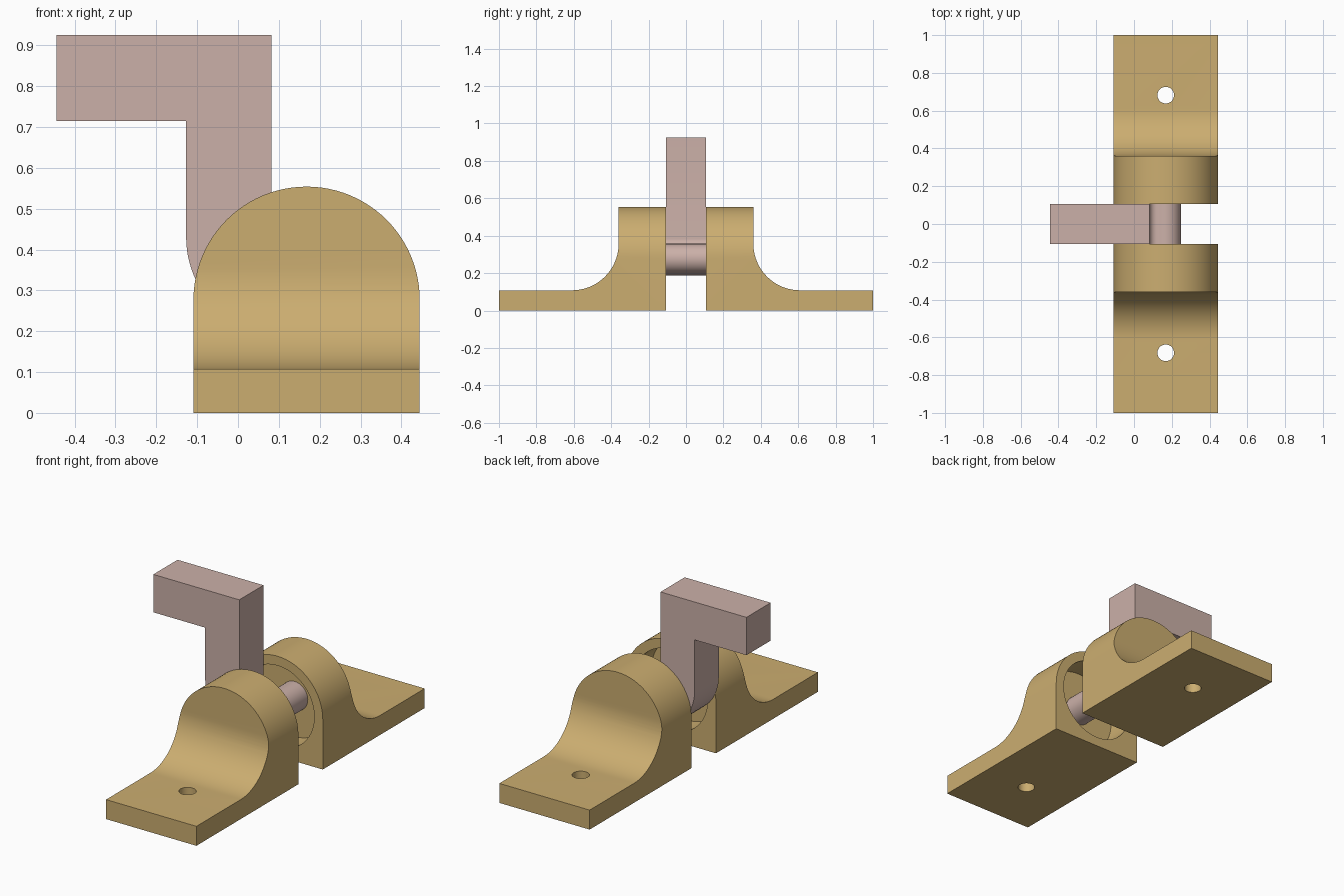
import bpy, bmesh, math
from mathutils import Vector

if "Cube" in bpy.data.objects:
    bpy.data.objects.remove(bpy.data.objects["Cube"])

PX, PZ = 0.168, 0.277      # pivot axis position
R = 0.277                  # arch radius
GAP = 0.107                # half width of the slot between brackets
RECESS = 0.15              # depth of the round pocket


def material(name, color):
    m = bpy.data.materials.new(name)
    m.diffuse_color = (*color, 1)
    m.use_nodes = True
    m.node_tree.nodes["Principled BSDF"].inputs["Base Color"].default_value = m.diffuse_color
    return m


brass = material("warm_tan", (0.60, 0.42, 0.163))
rose = material("dusty_pink", (0.60, 0.435, 0.393))


def arc(cx, cy, r, a0, a1, n):
    """Points on an arc, angles in degrees."""
    return [(cx + r * math.cos(math.radians(a0 + (a1 - a0) * i / n)),
             cy + r * math.sin(math.radians(a0 + (a1 - a0) * i / n))) for i in range(n + 1)]


def prism(name, outline, axis, lo, hi, mat):
    """Extrude a 2D outline along x, y or z."""
    place = {"x": lambda p, d: (d, p[0], p[1]),
             "y": lambda p, d: (p[0], d, p[1]),
             "z": lambda p, d: (p[0], p[1], d)}[axis]
    bm = bmesh.new()
    face = bm.faces.new([bm.verts.new(place(p, lo)) for p in outline])
    ext = bmesh.ops.extrude_face_region(bm, geom=[face])
    shift = Vector(place((0, 0), hi - lo))
    bmesh.ops.translate(bm, vec=shift,
                        verts=[v for v in ext["geom"] if isinstance(v, bmesh.types.BMVert)])
    bmesh.ops.recalc_face_normals(bm, faces=bm.faces)
    mesh = bpy.data.meshes.new(name)
    bm.to_mesh(mesh)
    bm.free()
    mesh.materials.append(mat)
    ob = bpy.data.objects.new(name, mesh)
    bpy.context.collection.objects.link(ob)
    return ob


def select(ob):
    bpy.ops.object.select_all(action="DESELECT")
    ob.select_set(True)
    bpy.context.view_layer.objects.active = ob


def boolean(ob, cutter, operation):
    select(ob)
    mod = ob.modifiers.new("cut", "BOOLEAN")
    mod.operation, mod.solver, mod.object = operation, "EXACT", cutter
    bpy.ops.object.modifier_apply(modifier=mod.name)
    bpy.data.objects.remove(cutter)


def smooth(ob):
    select(ob)
    bpy.ops.object.shade_smooth_by_angle(angle=math.radians(30))


def circle(cx, cy, r, n):
    return arc(cx, cy, r, 0, 360, n)[:-1]


def bracket(name, s):
    # Foot, concave sweep and upright, as a side profile
    side = [(GAP, 0), (1, 0), (1, 0.108)] + arc(0.61, 0.358, 0.25, 270, 180, 24)
    side += [(0.36, 0.7), (GAP, 0.7)]
    ob = prism(name, [(s * y, z) for y, z in side], "x", PX - R, PX + R, brass)
    # Round the top of the upright
    arch = [(PX - R - 0.0, -0.1), (PX + R, -0.1)] + arc(PX, PZ, R, 0, 180, 48)
    boolean(ob, prism("arch_cutter", arch, "y", -1.2, 1.2, brass), "INTERSECT")
    # Round pocket in the inner face
    lo, hi = sorted((s * (GAP - 0.05), s * (GAP + RECESS)))
    boolean(ob, prism("pocket_cutter", circle(PX, PZ, 0.225, 64), "y", lo, hi, brass), "DIFFERENCE")
    # Screw hole through the foot
    boolean(ob, prism("hole_cutter", circle(PX, s * 0.682, 0.044, 32), "z", -0.1, 0.3, brass),
            "DIFFERENCE")
    smooth(ob)


bracket("front_bracket", -1)
bracket("back_bracket", 1)

# Bent lever with a rounded hub blended into the upright
lever = [(-0.445, 0.925), (-0.445, 0.715), (-0.127, 0.715)]
lever += arc(0.115, 0.43, 0.242, 180, 289, 24)
lever += arc(PX, PZ, 0.08, -68, 116, 28)
lever += arc(0.118, 0.383, 0.036, 296, 180, 10)[1:]
lever += [(0.082, 0.925)]
smooth(prism("lever", lever, "y", -GAP + 0.001, GAP - 0.001, rose))

# Pivot pins reaching from the lever into both pockets
for name, s in (("front_pin", -1), ("back_pin", 1)):
    lo, hi = sorted((s * (GAP - 0.001), s * (GAP + RECESS)))
    smooth(prism(name, circle(PX, PZ, 0.08, 40), "y", lo, hi, rose))
